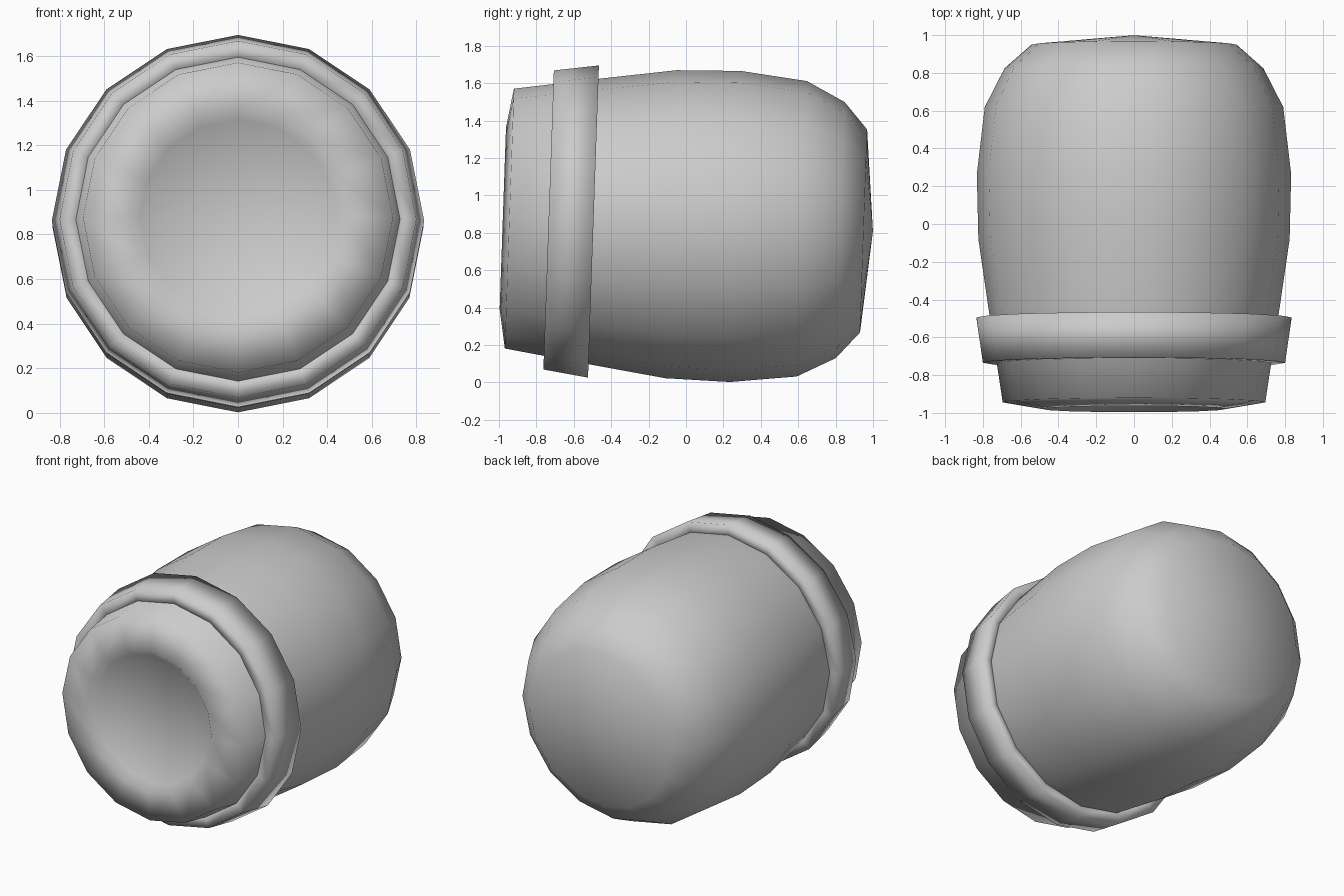
import bpy, bmesh, math
from mathutils import Matrix

if "Cube" in bpy.data.objects:
    bpy.data.objects.remove(bpy.data.objects["Cube"])

SIDES = 16
# long axis along y, front end raised slightly
PLACE = Matrix.Translation((0, 0, 0.843)) @ Matrix.Rotation(math.radians(-2), 4, 'X')


def lathe(name, profile, closed=False):
    """Spin (y, radius) points around the long axis."""
    bm = bmesh.new()
    rings = []
    for y, r in profile:
        if r == 0:
            rings.append([bm.verts.new((0, y, 0))] * SIDES)
            continue
        rings.append([bm.verts.new((r * math.sin(a), y, r * math.cos(a)))
                      for a in (2 * math.pi * i / SIDES for i in range(SIDES))])
    pairs = list(zip(rings, rings[1:]))
    if closed:
        pairs.append((rings[-1], rings[0]))
    for a, b in pairs:
        for i in range(SIDES):
            j = (i + 1) % SIDES
            bm.faces.new(dict.fromkeys((a[i], a[j], b[j], b[i])))
    bmesh.ops.recalc_face_normals(bm, faces=bm.faces)
    bm.transform(PLACE)
    for f in bm.faces:
        f.smooth = True
    mesh = bpy.data.meshes.new(name)
    bm.to_mesh(mesh)
    bm.free()
    obj = bpy.data.objects.new(name, mesh)
    bpy.context.collection.objects.link(obj)
    return obj


# bulging body with a shallow dished front and slightly domed back
lathe("barrel_body", [
    (-0.93, 0), (-0.94, 0.44), (-0.98, 0.485), (-0.945, 0.695),
    (-0.45, 0.77), (-0.08, 0.824), (0.265, 0.832), (0.62, 0.79),
    (0.825, 0.685), (0.95, 0.543), (1.0, 0)])

# flared collar around the neck
lathe("collar_ring", [
    (-0.735, 0.71), (-0.735, 0.80), (-0.495, 0.835), (-0.495, 0.74)], closed=True)
